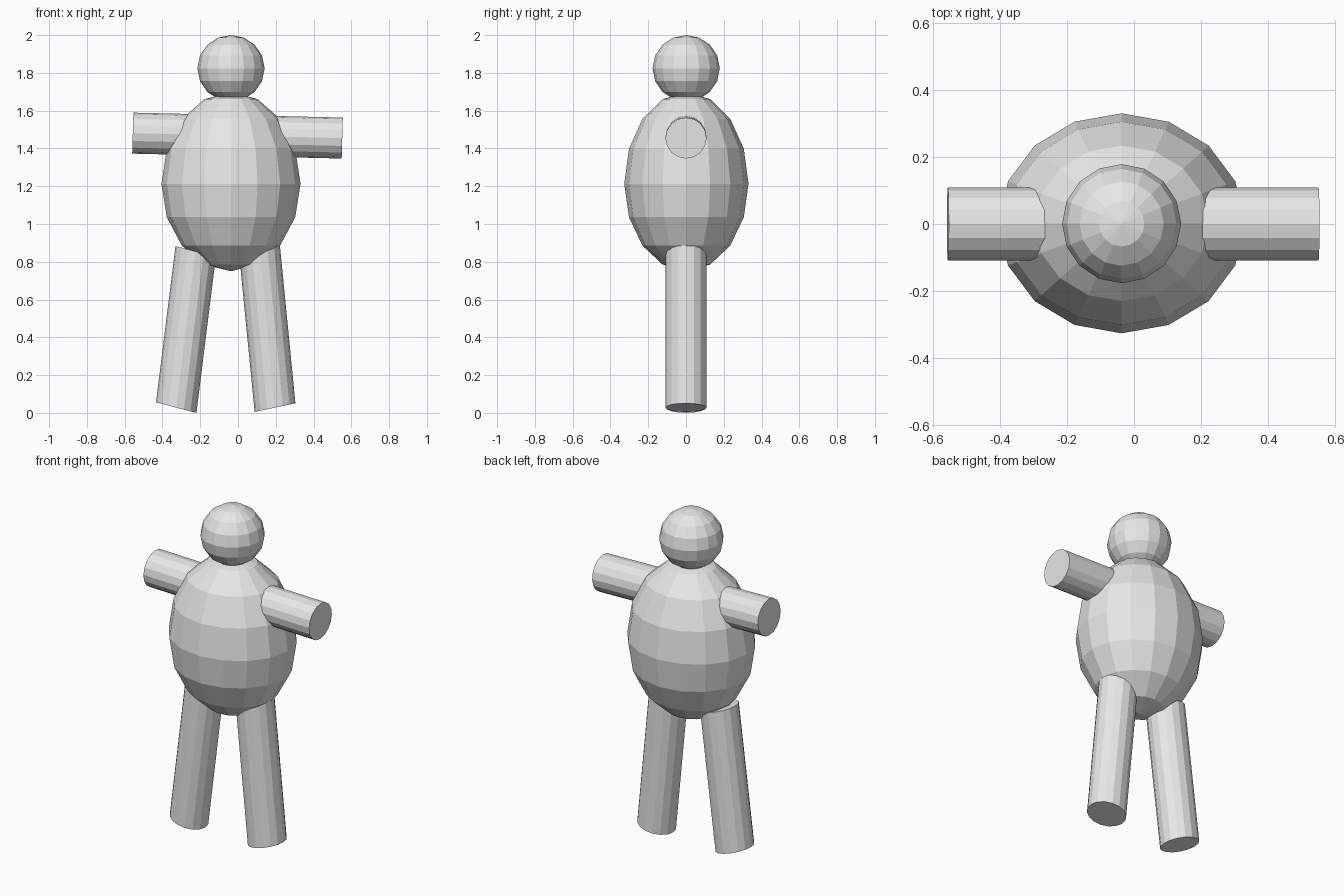
import bpy
import bmesh
import math
from mathutils import Vector

cube = bpy.data.objects.get("Cube")
if cube:
    bpy.data.objects.remove(cube, do_unlink=True)

SIDES = 16
RINGS = 8

grey = bpy.data.materials.new("plain_grey")
grey.use_nodes = True
grey.diffuse_color = (0.8, 0.8, 0.8, 1)
grey.node_tree.nodes["Principled BSDF"].inputs["Base Color"].default_value = (0.8, 0.8, 0.8, 1)


def finish(name, bm):
    bmesh.ops.recalc_face_normals(bm, faces=bm.faces)
    mesh = bpy.data.meshes.new(name)
    bm.to_mesh(mesh)
    bm.free()
    mesh.materials.append(grey)
    obj = bpy.data.objects.new(name, mesh)
    bpy.context.collection.objects.link(obj)
    return obj


def ball(name, centre, rx, ry, up, down):
    """Faceted ellipsoid with separate upper and lower heights."""
    bm = bmesh.new()
    bmesh.ops.create_uvsphere(bm, u_segments=SIDES, v_segments=RINGS, radius=1)
    for v in bm.verts:
        height = up if v.co.z > 0 else down
        v.co = Vector(centre) + Vector((v.co.x * rx, v.co.y * ry, v.co.z * height))
    return finish(name, bm)


def limb(name, start, end, half_width, depth):
    """Sheared cylinder whose end discs may lean against its axis."""
    bm = bmesh.new()
    rims = []
    for centre in (Vector(start), Vector(end)):
        rim = []
        for i in range(SIDES):
            a = math.tau * i / SIDES
            offset = Vector(half_width) * math.cos(a) + Vector((0, depth, 0)) * math.sin(a)
            rim.append(bm.verts.new(centre + offset))
        bm.faces.new(rim)
        rims.append(rim)
    low, high = rims
    for i in range(SIDES):
        j = (i + 1) % SIDES
        bm.faces.new((low[i], low[j], high[j], high[i]))
    return finish(name, bm)


# Torso and head
ball("body", (-0.037, 0.002, 1.213), 0.368, 0.329, 0.485, 0.463)
ball("head", (-0.037, 0.001, 1.824), 0.178, 0.178, 0.176, 0.176)

# One slightly leaning bar forms both arms
limb("arms", (-0.557, 0, 1.481), (0.552, 0, 1.455), (0.003, 0, 0.1085), 0.109)

# Splayed legs with slanted ends
limb("right_leg", (-0.327, 0, 0.028), (-0.224, 0, 0.855), (0.107, 0, -0.028), 0.108)
limb("left_leg", (0.196, 0, 0.028), (0.114, 0, 0.863), (0.108, 0, 0.023), 0.108)
